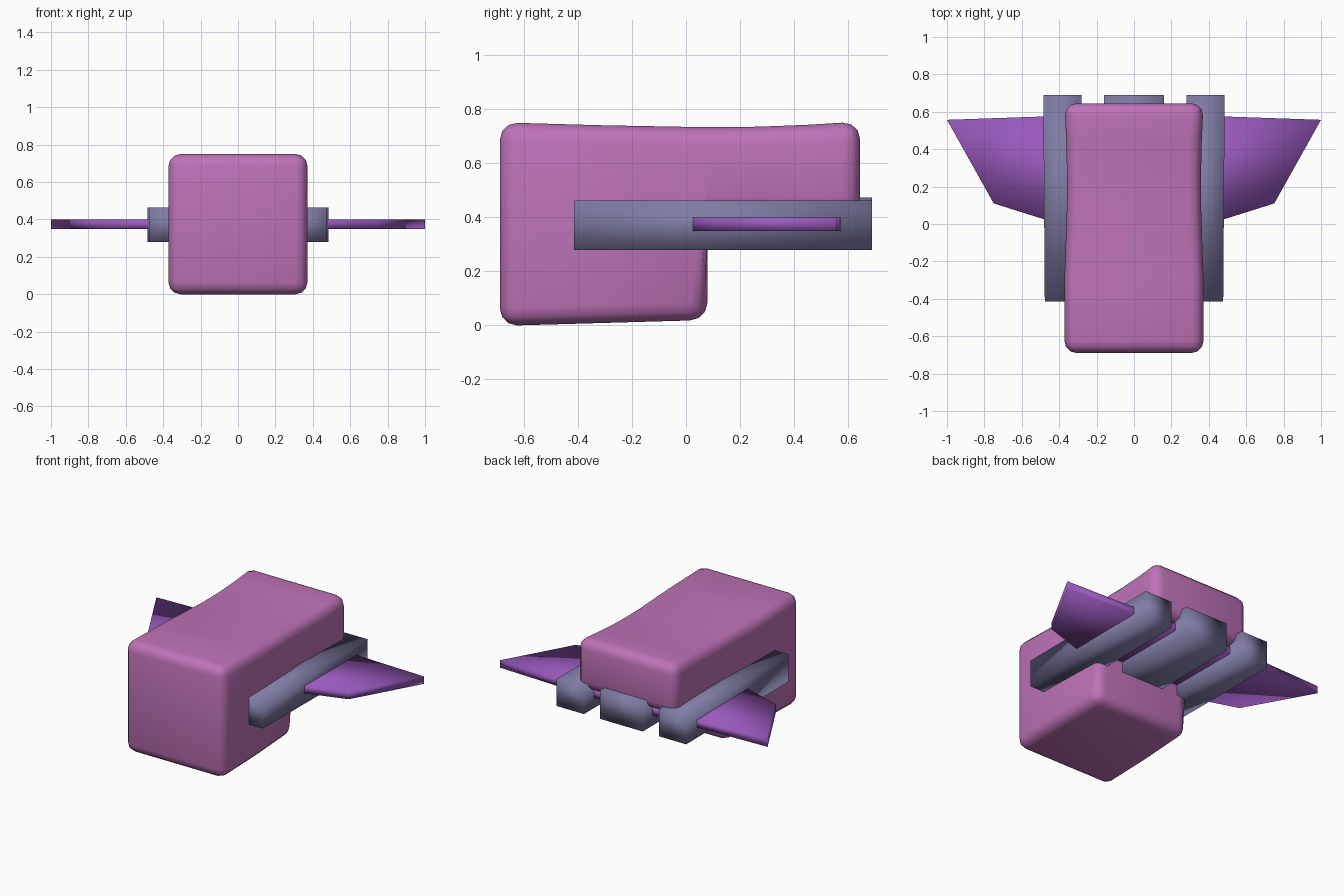
import bpy, bmesh, math

if "Cube" in bpy.data.objects:
    bpy.data.objects.remove(bpy.data.objects["Cube"])


def make_object(name, bm, color):
    bmesh.ops.recalc_face_normals(bm, faces=bm.faces)
    for f in bm.faces:
        f.smooth = True
    mesh = bpy.data.meshes.new(name)
    bm.to_mesh(mesh)
    bm.free()
    obj = bpy.data.objects.new(name, mesh)
    bpy.context.collection.objects.link(obj)
    mat = bpy.data.materials.new(name + "_color")
    mat.diffuse_color = (*color, 1)
    mat.use_nodes = True
    mat.node_tree.nodes["Principled BSDF"].inputs["Base Color"].default_value = mat.diffuse_color
    mesh.materials.append(mat)
    return obj


PINK = (0.52, 0.17, 0.48)
SLATE = (0.21, 0.20, 0.37)
PURPLE = (0.32, 0.10, 0.51)


def extrude_profile(points, half_width):
    """Closed (y, z) profile spanned between x = -w(y) and x = +w(y)."""
    bm = bmesh.new()
    sides = [[bm.verts.new((s * half_width(y), y, z)) for y, z in points] for s in (-1, 1)]
    n = len(points)
    for i in range(n):
        j = (i + 1) % n
        bm.faces.new((sides[0][i], sides[0][j], sides[1][j], sides[1][i]))
    return bm, sides


# Body: L-shaped side profile with slightly pinched waist and rounded edges
def waist(y):
    return 0.358 + 0.014 * min(1, ((y - 0.2) / 0.45) ** 2)


UNDER = 0.41
profile = [(-0.69, -0.002), (-0.3, 0.009), (0.08, 0.02), (0.08, UNDER), (0.27, UNDER),
           (0.45, UNDER), (0.645, UNDER), (0.645, 0.755), (0.45, 0.743), (0.27, 0.736),
           (0.08, 0.734), (-0.3, 0.741), (-0.69, 0.752)]
bm, sides = extrude_profile(profile, waist)
for s in sides:
    for idx in ((0, 1, 11, 12), (1, 2, 3, 10, 11), (3, 4, 9, 10), (4, 5, 8, 9), (5, 6, 7, 8)):
        bm.faces.new([s[i] for i in idx])
bmesh.ops.recalc_face_normals(bm, faces=bm.faces)
convex = [e for e in bm.edges if e.calc_face_angle_signed(0) > 0.6]
bmesh.ops.bevel(bm, geom=convex, offset=0.065, segments=3, profile=0.5, affect='EDGES')
body = make_object("body", bm, PINK)
bpy.context.view_layer.objects.active = body
body.select_set(True)
bpy.ops.object.shade_smooth_by_angle(angle=math.radians(40))


# Three long rails under the rear of the body
def rail(name, x0, x1, z0, z1, front_shift=0.0):
    bm = bmesh.new()
    bmesh.ops.create_cube(bm, size=1)
    for v in bm.verts:
        front = v.co.y < 0
        v.co = (x1 if v.co.x > 0 else x0, -0.415 if front else 0.69, z1 if v.co.z > 0 else z0)
        if front:
            v.co.x -= front_shift
    make_object(name, bm, SLATE)


rail("center_rail", -0.16, 0.16, 0.28, 0.473)
rail("right_rail", 0.28, 0.485, 0.28, 0.463, 0.008)
rail("left_rail", -0.485, -0.28, 0.28, 0.463, -0.008)

# Wing plate passing through the rails from tip to tip
half = [(0.2, -0.04), (0.48, 0.025), (0.75, 0.11), (1.0, 0.557), (0.48, 0.575), (0.2, 0.585)]
bm = bmesh.new()
layers = []
for z in (0.35, 0.40):
    right = [bm.verts.new((x, y, z)) for x, y in half]
    left = [bm.verts.new((-x, y, z)) for x, y in half]
    for s in (right, left):
        bm.faces.new((s[0], s[1], s[4], s[5]))
        bm.faces.new((s[1], s[2], s[3], s[4]))
    bm.faces.new((left[0], right[0], right[5], left[5]))
    layers.append(right + left[::-1])
n = len(layers[0])
for i in range(n):
    j = (i + 1) % n
    bm.faces.new((layers[0][i], layers[0][j], layers[1][j], layers[1][i]))
make_object("wing", bm, PURPLE)
